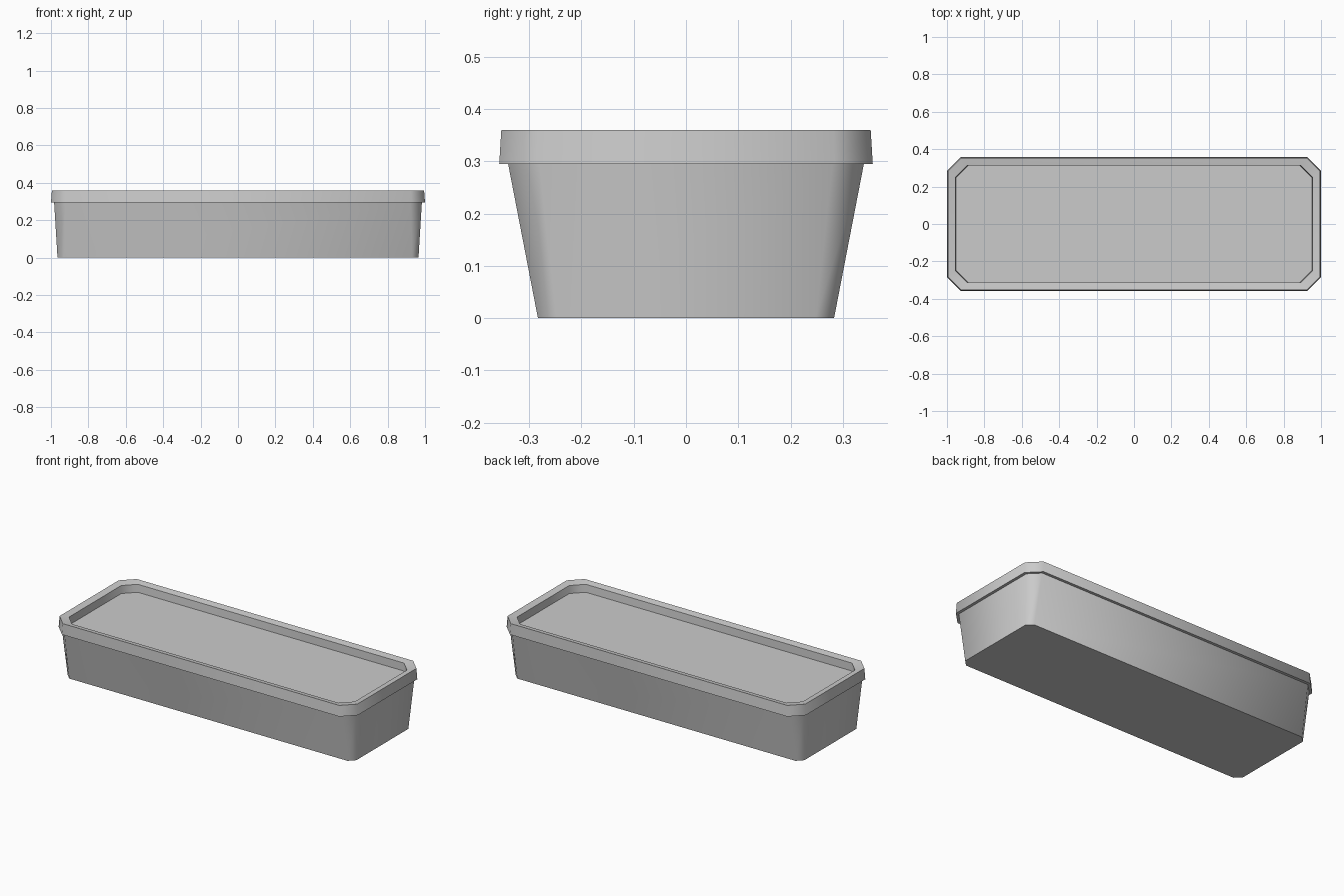
import bpy
import bmesh
import math

cube = bpy.data.objects.get("Cube")
if cube:
    bpy.data.objects.remove(cube, do_unlink=True)

grey = bpy.data.materials.new("plain grey")
grey.use_nodes = True
grey.diffuse_color = (0.6, 0.6, 0.6, 1)
grey.node_tree.nodes["Principled BSDF"].inputs["Base Color"].default_value = (0.6, 0.6, 0.6, 1)


def ring(bm, half_x, half_y, cut, z):
    """Rectangle with cut corners, anticlockwise from above."""
    corners = []
    for sx, sy in ((1, 1), (-1, 1), (-1, -1), (1, -1)):
        pair = [(sx * half_x, sy * (half_y - cut)), (sx * (half_x - cut), sy * half_y)]
        corners += pair if sx == sy else pair[::-1]
    return [bm.verts.new((x, y, z)) for x, y in corners]


def loft(name, profile, cap_first=False, cap_last=False):
    """Join rings (half x, half y, corner cut, z) into a smooth-sided part."""
    bm = bmesh.new()
    rings = [ring(bm, *p) for p in profile]
    for low, high in zip(rings, rings[1:]):
        for i in range(8):
            j = (i + 1) % 8
            bm.faces.new((low[i], low[j], high[j], high[i]))
    if cap_first:
        bm.faces.new(rings[0][::-1])
    if cap_last:
        bm.faces.new(rings[-1])
    mesh = bpy.data.meshes.new(name)
    bm.to_mesh(mesh)
    bm.free()
    mesh.materials.append(grey)
    obj = bpy.data.objects.new(name, mesh)
    bpy.context.collection.objects.link(obj)
    bpy.ops.object.select_all(action="DESELECT")
    obj.select_set(True)
    bpy.context.view_layer.objects.active = obj
    bpy.ops.object.shade_smooth_by_angle(angle=math.radians(50))
    return obj


# Tapered trough with a closed bottom
loft("trough_body", [(0.965, 0.283, 0.035, 0), (0.983, 0.34, 0.06, 0.295)], cap_first=True)

# Overhanging rim: underside, outer band, sloped lip, inner wall
loft("rim", [(0.983, 0.34, 0.06, 0.295), (1.0, 0.357, 0.073, 0.295),
             (0.995, 0.353, 0.071, 0.36), (0.955, 0.314, 0.065, 0.352),
             (0.953, 0.312, 0.065, 0.305)])

# Flat panel filling the recess
loft("recessed_panel", [(0.953, 0.312, 0.065, 0.305)], cap_last=True)
